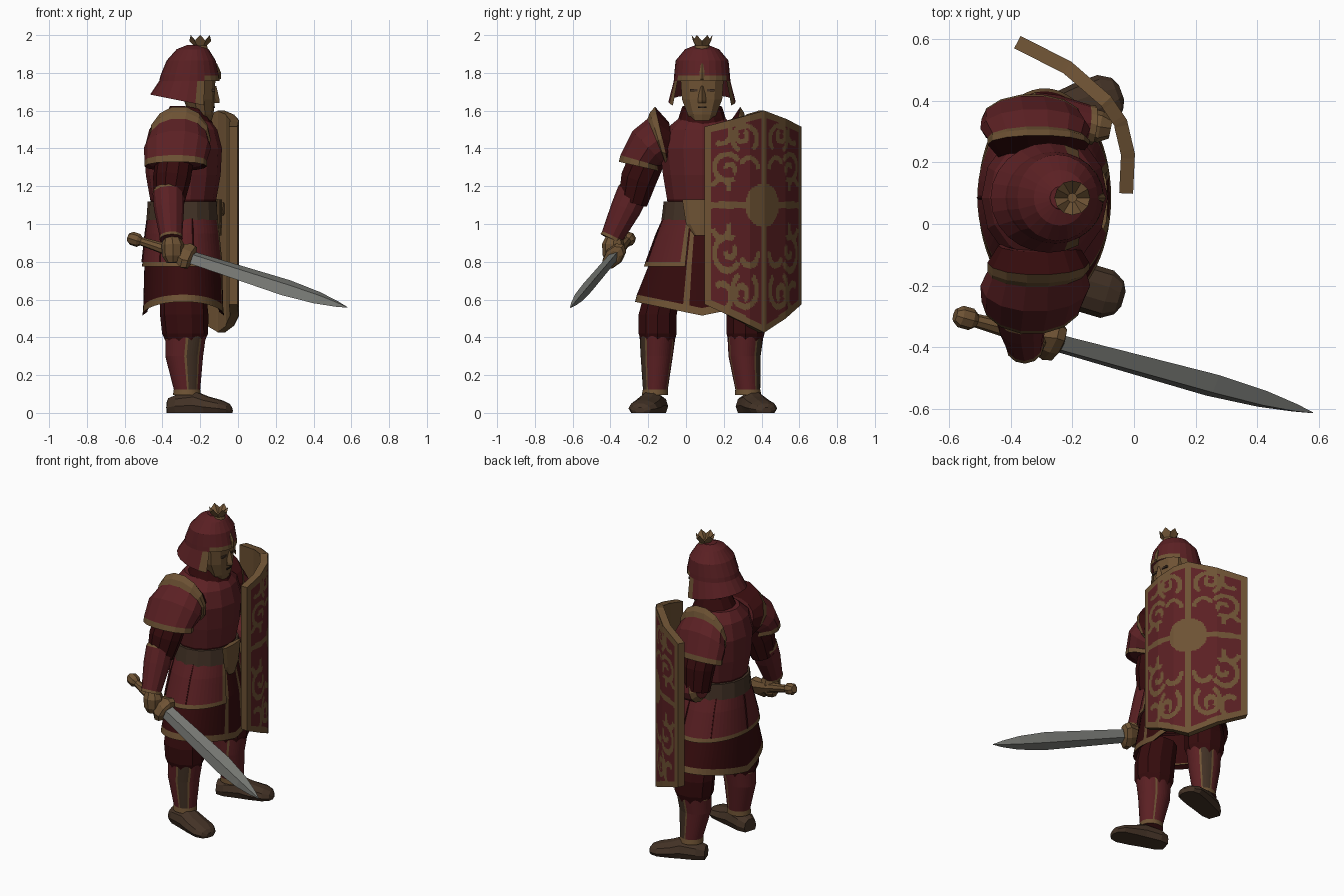
import bpy, bmesh, math
from mathutils import Vector as V

if "Cube" in bpy.data.objects:
    bpy.data.objects.remove(bpy.data.objects["Cube"])

# Palette
COLS = [("red", (.105, .0145, .017)), ("bronze", (.155, .085, .034)), ("dark_red", (.036, .0035, .004)),
        ("brown", (.056, .032, .019)), ("steel", (.18, .185, .17)), ("black_brown", (.02, .012, .008))]
RED, GOLD, DARK, BROWN, STEEL, BLACK = range(6)
MATS = []
for n, c in COLS:
    m = bpy.data.materials.new(n)
    m.diffuse_color = (*c, 1)
    m.use_nodes = True
    m.node_tree.nodes["Principled BSDF"].inputs["Base Color"].default_value = m.diffuse_color
    MATS.append(m)
CX, CY = -.29, .085


def make(name, bm, recalc=True):
    if recalc:
        bmesh.ops.recalc_face_normals(bm, faces=bm.faces)
    me = bpy.data.meshes.new(name)
    bm.to_mesh(me)
    bm.free()
    for m in MATS:
        me.materials.append(m)
    ob = bpy.data.objects.new(name, me)
    bpy.context.collection.objects.link(ob)
    return ob


def S(x, y, z, rx, ry):
    """Horizontal elliptical section."""
    return V((x, y, z)), V((rx, 0, 0)), V((0, ry, 0))


def loft(name, secs, n, mat=RED, rule=None, caps=True, warp=None):
    """Skin elliptical sections; rule(row, angle) gives a material, or None for a hole."""
    bm = bmesh.new()
    rows = []
    for i, (c, U, W) in enumerate(secs):
        row = []
        for j in range(n):
            a = 2 * math.pi * j / n
            p = c + U * math.cos(a) + W * math.sin(a)
            row.append(bm.verts.new(warp(i, j, p) if warp else p))
        rows.append(row)
    for i in range(len(rows) - 1):
        for j in range(n):
            a = (j + .5) / n * 360
            m = rule(i, a - 360 if a > 180 else a) if rule else mat
            if m is not None:
                k = (j + 1) % n
                f = bm.faces.new((rows[i][j], rows[i][k], rows[i + 1][k], rows[i + 1][j]))
                f.material_index = m
    if caps:
        for r in (rows[0], rows[-1]):
            bm.faces.new(r).material_index = mat
    return make(name, bm)


def tube(name, pts, radii, n, mat=RED, rule=None, flat=1):
    """Limb along a path of points."""
    d = (V(pts[-1]) - V(pts[0])).normalized()
    u = (V((1, 0, 0)) - d * d.x).normalized()
    w = d.cross(u)
    return loft(name, [(V(p), u * r, w * r * flat) for p, r in zip(pts, radii)], n, mat, rule)


def box(name, c, size, mat):
    bm = bmesh.new()
    bmesh.ops.create_cube(bm, size=1)
    for v in bm.verts:
        v.co = V(c) + V([v.co[k] * size[k] for k in range(3)])
    for f in bm.faces:
        f.material_index = mat
    return make(name, bm)


# Helmet, open at the face, with flared neck guard
def helm_rule(i, a):
    if i >= 4 and abs(a) < 60:
        return None
    if (i >= 4 and abs(a) < 75) or (i == 3 and abs(a) < 60):
        return GOLD
    return RED

loft("helmet", [S(-.235, CY, 1.945, .04, .04), S(-.24, CY, 1.925, .085, .09), S(-.248, CY, 1.865, .13, .14),
                S(-.255, CY, 1.785, .156, .148), S(-.257, CY, 1.757, .16, .15), S(-.275, CY, 1.65, .19, .178)],
     24, RED, helm_rule, False, lambda i, j, p: p - V((0, 0, .2 * (p.x + .29))) if i == 5 else p)
loft("helmet_cap", [S(-.24, CY, 1.93, .05, .05), S(-.235, CY, 1.947, .038, .038)], 12, RED)
loft("crest_knob", [S(-.205, CY, 1.91, .05, .05), S(-.2, CY, 1.945, .036, .036), S(-.2, CY, 1.985, .058, .056),
                    S(-.2, CY, 1.95, .015, .015)], 12, GOLD,
     warp=lambda i, j, p: p + V((0, 0, .015 if j % 2 else -.015)) if i == 2 else p)
tube("brow_peak", [(-.103, CY, 1.765), (-.106, CY, 1.80), (-.118, CY, 1.85)], [.012, .016, .006], 6, GOLD)

# Face with nose, eyes and mouth
loft("face", [S(-.185, CY, 1.53, .04, .05), S(-.195, CY, 1.58, .065, .08), S(-.205, CY, 1.66, .083, .112),
              S(-.205, CY, 1.77, .085, .12)], 10, GOLD)
loft("nose", [S(-.128, CY, 1.64, .03, .022), S(-.122, CY, 1.655, .025, .022), S(-.13, CY, 1.73, .015, .012)], 4, GOLD)
for s in (-1, 1):
    box("eye", (-.131, CY + s * .045, 1.708), (.016, .04, .012), BROWN)
box("mouth", (-.125, CY, 1.617), (.008, .045, .008), BLACK)

# Torso, collar and belt
loft("neck_collar", [S(-.28, CY, 1.5, .16, .15), S(-.27, CY, 1.56, .125, .125), S(-.26, CY, 1.625, .1, .105)], 12, DARK,
     warp=lambda i, j, p: p - V((0, 0, .25 * max(0, p.x + .27))) if i == 2 else p)
loft("breastplate", [S(CX, CY, 1.06, .165, .18), S(CX, CY, 1.13, .175, .19), S(CX, CY, 1.26, .198, .212),
                     S(CX, CY, 1.4, .205, .23), S(CX, CY, 1.5, .18, .2), S(CX, CY, 1.56, .135, .125)], 14, RED,
     lambda i, a: DARK if i == 0 else RED)
loft("belt", [S(CX, CY, 1.02, .195, .215), S(CX, CY, 1.12, .188, .203)], 16, BROWN)
loft("belt_plate", [S(-.1, CY - .01, .94, .012, .03), S(-.1, CY - .01, 1.0, .015, .075),
                    S(-.1, CY - .01, 1.13, .015, .095)], 8, GOLD)

# Skirt with trimmed hem and front opening
def hem(i, j, p):
    return p + V((0, 0, .07 * abs(p.y - CY) / .34 - .03)) if i >= 2 else p

loft("skirt", [S(CX, CY, 1.05, .165, .18), S(CX, CY, .8, .205, .275), S(CX, CY, .585, .212, .345),
               S(CX, CY, .545, .216, .355), S(CX, CY, .565, .19, .32)], 64, DARK,
     lambda i, a: GOLD if i == 2 or (i < 3 and 11 < abs(a) < 17) else DARK, False, hem)

# Hanging hip plates
def tasset_rule(i, a):
    if abs(a) < 17:
        return None
    return GOLD if i == 2 or abs(a) < 23 else RED

loft("hip_plates", [S(CX, CY, 1.04, .188, .205), S(CX, CY, .95, .2, .245), S(CX, CY, .8, .216, .3),
                    S(CX, CY, .775, .218, .308), S(CX, CY, .785, .19, .26)], 64, RED, tasset_rule, False)
for a in (75, 125, 180, 235, 285):
    c, s = math.cos(math.radians(a)), math.sin(math.radians(a))
    loft("plate_seam", [S(CX + .189 * c, CY + .206 * s, 1.03, .005, .005), S(CX + .2 * c, CY + .245 * s, .95, .005, .005),
                        S(CX + .216 * c, CY + .3 * s, .8, .005, .005)], 4, DARK)

# Legs: breeches, greaves, boots
for side, cy, toe in ((-1, -.15, -.245), (1, .315, .43)):
    loft("breeches", [S(CX, cy - side * .03, .66, .12, .1), S(-.285, cy, .52, .128, .106), S(-.28, cy, .42, .122, .106),
                      S(-.28, cy, .35, .09, .085)], 10, DARK)

    def greave_rule(i, a, side=side):
        b = a * side
        if i in (0, 3) or 38 < b < 45 or 82 < b < 90 or -67 < b < -60:
            return GOLD
        return BROWN if 45 < b < 82 else RED
    loft("greave", [S(-.275, cy, .425, .108, .095), S(-.275, cy, .408, .11, .096), S(-.285, cy - .005, .3, .1, .085),
                    S(-.27, cy + side * .012, .125, .07, .066), S(-.27, cy + side * .014, .095, .074, .07)], 48, RED, greave_rule,
         warp=lambda i, j, p: p + V((0, 0, .25 * (p.x + .3))) if i < 2 else p)
    heel, tip = V((-.365, cy + side * -.005, 0)), V((-.03, toe, 0))
    f = (tip - heel).normalized()
    sd = V((-f.y, f.x, 0))
    secs = [(heel + f * d + V((0, 0, h * .35)), sd * w, V((0, 0, h * .65))) for d, w, h in
            ((0, .045, .08), (.05, .068, .1), (.15, .074, .115), (.21, .08, .09), (.29, .08, .068), (.33, .056, .05), (.345, .025, .03))]
    loft("boot", secs, 10, BROWN, warp=lambda i, j, p: V((p.x, p.y, max(p.z, 0))))

# Shoulder guards with raised bronze flange
for side in (-1, 1):
    def P(x, y, z, rx, vy, vz, side=side):
        if side > 0:
            k = .76 + .5 * max(0, .25 + y)
            y, vy = CY + (CY - y) * k, -vy * .76
        return V((x, y, z)), V((rx, 0, 0)), V((0, vy, vz))
    loft("shoulder_guard", [P(-.31, -.07, 1.44, .13, -.02, .1), P(-.31, -.125, 1.45, .165, -.04, .175),
                            P(-.31, -.147, 1.445, .165, -.045, .15), P(-.315, -.155, 1.44, .16, -.05, .12),
                            P(-.32, -.2, 1.405, .178, -.085, .09), P(-.33, -.245, 1.335, .165, -.105, .03),
                            P(-.33, -.25, 1.305, .165, -.108, .025), P(-.33, -.245, 1.315, .14, -.085, .02)], 14, RED,
         lambda i, a: DARK if i in (0, 6) else (GOLD if i in (1, 2, 5) else RED), True)

# Right arm
arm_rule = lambda i, a: GOLD if i in (0, 3) else RED
tube("right_upper_arm", [(-.33, -.19, 1.38), (-.35, -.25, 1.24), (-.365, -.28, 1.12)], [.1, .1, .082], 10, DARK)
tube("right_bracer", [(-.368, -.272, 1.18), (-.368, -.282, 1.165), (-.365, -.32, 1.08), (-.355, -.39, .935), (-.354, -.397, .92)],
     [.08, .084, .08, .06, .062], 12, RED, arm_rule)
tube("right_hand", [(-.35, -.38, .93), (-.345, -.385, .89), (-.345, -.385, .83), (-.345, -.39, .795)], [.045, .06, .056, .033], 8, GOLD)

# Left arm behind the shield
tube("left_upper_arm", [(-.32, .27, 1.38), (-.32, .325, 1.24), (-.32, .345, 1.1)], [.1, .095, .08], 10, DARK)
tube("left_bracer", [(-.36, .345, 1.12), (-.33, .345, 1.11), (-.25, .34, 1.1), (-.15, .325, 1.08), (-.13, .32, 1.08)],
     [.06, .083, .078, .062, .064], 12, RED, arm_rule)
tube("left_hand", [(-.15, .325, 1.08), (-.11, .315, 1.08), (-.075, .31, 1.08)], [.05, .052, .033], 8, GOLD)

# Sword laid along its own axis
A, B = V((-.58, -.295, .93)), V((.58, -.612, .558))
D = (B - A).normalized()
THIN = V((0, .77, -.64))
WIDE = D.cross(THIN).normalized()
THIN = WIDE.cross(D)
L = (B - A).length
def sword(name, prof, n, mat):
    loft(name, [(A + D * (t * L), WIDE * w, THIN * h) for t, w, h in prof], n, mat)

sword("pommel", [(0, .022, .022), (.015, .036, .036), (.045, .036, .036), (.06, .022, .022)], 8, GOLD)
sword("grip", [(.05, .022, .022), (.2, .034, .03)], 8, GOLD)
sword("guard", [(.17, .03, .03), (.235, .062, .042), (.265, .085, .05), (.288, .075, .045), (.295, .045, .03)], 8, GOLD)
sword("blade", [(.28, .042, .026), (.72, .056, .03), (.86, .042, .026), (.95, .02, .014), (1, .002, .002)], 4, STEEL)

# Shield: curved folded hexagon; painted front sheet over a solid body
KEYS = [(-1, 0, .1), (-.6, .006, .23), (-.25, -.02, .34), (0, -.07, .415), (.5, -.2, .528), (1, -.365, .612)]
def shield_point(s, t):
    for (s0, x0, y0), (s1, x1, y1) in zip(KEYS, KEYS[1:]):
        if s <= s1 + 1e-6:
            k = (s - s0) / (s1 - s0)
            break
    top, bot = 1.6 - .085 * abs(s), .425 + .15 * abs(s)
    return V((x0 + (x1 - x0) * k, y0 + (y1 - y0) * k, bot + (top - bot) * t)), top - bot

# scroll arcs in one quadrant: centre, radius, start and end angle
ARCS = [(.115, .35, .07, -60, 230), (.135, .365, .03, 120, 400), (.215, .2, .07, -120, 150), (.2, .19, .026, 0, 230),
        (.25, .38, .055, 100, 300), (.09, .2, .05, 20, 190), (.25, .09, .045, 10, 200)]
def shield_colour(s, t):
    p, H = shield_point(s, t)
    a, dz = abs(s) * .34, abs(p.z - 1.1)
    end = min(t, 1 - t) * H
    if a > .305 or end < .038 or a < .017 or dz < .018 or math.hypot(a, dz) < .115:
        return GOLD
    b = dz if p.z > 1.1 else dz * .78
    for ca, cb, r, a0, a1 in ARCS:
        ang = math.degrees(math.atan2(b - cb, a - ca))
        if abs(math.hypot(a - ca, b - cb) - r) < .0135 and (a0 <= ang <= a1 or a0 <= ang + 360 <= a1):
            return GOLD
    return RED

def shield_sheet(name, nu, nv, shift, colour):
    bm = bmesh.new()
    g = [[bm.verts.new(shield_point(2 * i / nu - 1, j / nv)[0] + V(shift)) for j in range(nv + 1)] for i in range(nu + 1)]
    for i in range(nu):
        for j in range(nv):
            f = bm.faces.new((g[i][j], g[i + 1][j], g[i + 1][j + 1], g[i][j + 1]))
            f.material_index = colour(2 * (i + .5) / nu - 1, (j + .5) / nv)
    return make(name, bm, False)

shield_sheet("shield_face", 80, 130, (0, 0, 0), shield_colour)
body = shield_sheet("shield_body", 40, 1, (-.003, -.002, 0), lambda s, t: GOLD)
sol = body.modifiers.new("thickness", 'SOLIDIFY')
sol.thickness, sol.offset = .045, -1
